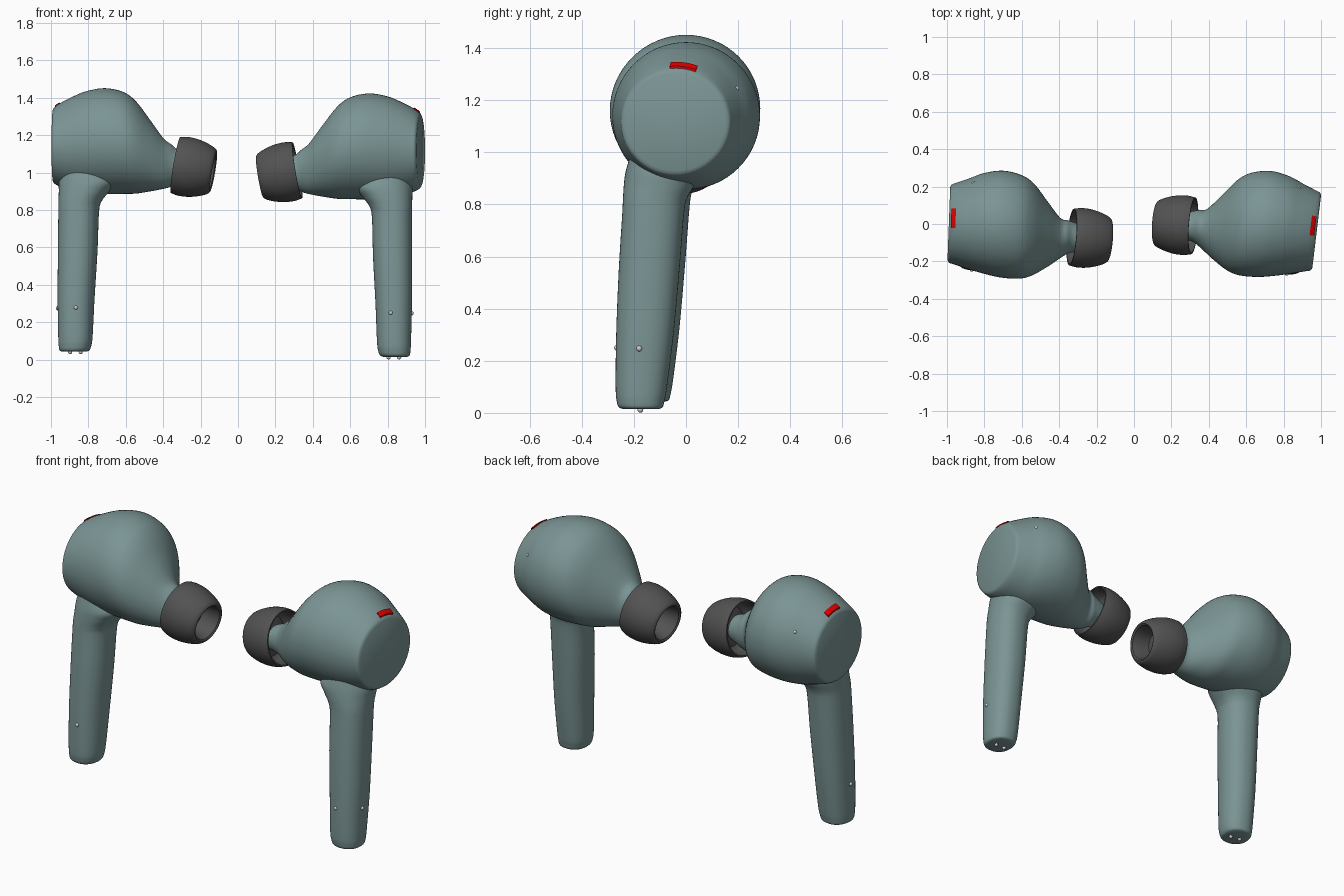
import bpy, bmesh, math
from mathutils import Matrix, Vector

if "Cube" in bpy.data.objects:
    bpy.data.objects.remove(bpy.data.objects["Cube"])


def material(name, rgb):
    m = bpy.data.materials.new(name)
    m.diffuse_color = (*rgb, 1)
    m.use_nodes = True
    m.node_tree.nodes["Principled BSDF"].inputs["Base Color"].default_value = m.diffuse_color
    return m


SHELL = material("sea_green", (0.2, 0.3, 0.3))
RUBBER = material("dark_rubber", (0.085, 0.085, 0.085))
RED = material("red", (0.75, 0.0, 0.0))

# left bud: mirrored, turned a little and lifted
LEFT = (Matrix.Translation((-0.71, 0, 0.028)) @ Matrix.Rotation(math.radians(-9), 4, 'Z')
        @ Matrix.Translation((0.70, 0, 0)) @ Matrix.Diagonal((-1, 1, 1, 1)))


def finish(name, bm, mat=None, angle=40):
    """Make the right part, then its mirrored left twin."""
    bmesh.ops.recalc_face_normals(bm, faces=bm.faces)
    me = bpy.data.meshes.new("right_" + name)
    bm.to_mesh(me)
    bm.free()
    if mat:
        me.materials.append(mat)
    ob = bpy.data.objects.new("right_" + name, me)
    bpy.context.collection.objects.link(ob)
    bpy.ops.object.select_all(action='DESELECT')
    ob.select_set(True)
    bpy.context.view_layer.objects.active = ob
    bpy.ops.object.shade_smooth_by_angle(angle=math.radians(angle))
    twin = me.copy()
    twin.transform(LEFT)
    twin.flip_normals()
    bpy.context.collection.objects.link(bpy.data.objects.new("left_" + name, twin))


def skin(rings, caps=True, loop=False):
    """Bridge equal-sized rings of points."""
    bm = bmesh.new()
    vs = [[bm.verts.new(p) for p in r] for r in rings]
    pairs = list(zip(vs, vs[1:])) + ([(vs[-1], vs[0])] if loop else [])
    n = len(vs[0])
    for a, b in pairs:
        for i in range(n):
            j = (i + 1) % n
            bm.faces.new((a[i], a[j], b[j], b[i]))
    if caps:
        bm.faces.new(vs[0])
        bm.faces.new(vs[-1])
    return bm


def spline(keys, steps=6):
    """Catmull-Rom through tuples of section values."""
    k = [Vector(p) for p in keys]
    out = []
    for i in range(len(k) - 1):
        a, b, c, d = k[max(i - 1, 0)], k[i], k[i + 1], k[min(i + 2, len(k) - 1)]
        for s in range(steps):
            t = s / steps
            out.append(0.5 * (2 * b + (c - a) * t + (2 * a - 5 * b + 4 * c - d) * t * t
                              + (3 * b - a - 3 * c + d) * t ** 3))
    return out + [k[-1]]


N = 64
ANG = [2 * math.pi * i / N for i in range(N)]
SHEAR = 0.12


def body_point(s, a, off=0.0):
    x, cy, cz, ry, rz = s
    dy = (ry + off) * math.sin(a)
    return (x + SHEAR * dy, cy + dy, cz + (rz + off) * math.cos(a))


# body: x, centre y, centre z, radius y, radius z
body = [(.25, -.01, 1.0, .07, .07), (.31, -.01, 1.005, .08, .092), (.34, -.015, 1.01, .09, .113),
        (.38, -.028, 1.02, .11, .135), (.45, -.02, 1.06, .175, .188), (.53, -.005, 1.105, .245, .245),
        (.60, 0, 1.13, .275, .272), (.70, 0, 1.14, .283, .283), (.80, -.01, 1.135, .265, .272),
        (.88, -.025, 1.127, .238, .247), (.94, -.035, 1.12, .218, .222),
        (.968, -.04, 1.117, .208, .204), (.977, -.04, 1.117, .193, .19)]
finish("body", skin([[body_point(s, a) for a in ANG] for s in spline(body)]), SHELL, 60)

# stem: z, min x, max x, min y, max y
stem = [(.015, .775, .905, -.24, -.105), (.022, .76, .917, -.258, -.09), (.045, .75, .922, -.266, -.083),
        (.1, .743, .925, -.27, -.073), (.3, .735, .93, -.268, -.048), (.55, .722, .931, -.258, -.025),
        (.76, .716, .931, -.245, -.008), (.82, .702, .931, -.242, .003), (.87, .665, .932, -.239, .03),
        (.92, .632, .933, -.233, .05), (.975, .66, .92, -.218, .04)]


def stem_ring(s):
    z, x0, x1, y0, y1 = s
    ring = []
    for a in ANG:
        c, d = math.cos(a), math.sin(a)
        ring.append(((x0 + x1) / 2 + (x1 - x0) / 2 * math.copysign(abs(c) ** .88, c),
                     (y0 + y1) / 2 + (y1 - y0) / 2 * math.copysign(abs(d) ** .88, d), z))
    return ring


finish("stem", skin([stem_ring(s) for s in spline(stem)]), SHELL, 60)

# ear tip: hollow revolved cup (distance along axis, radius)
outer = spline([(0, .152), (.04, .159), (.09, .157), (.14, .146), (.18, .131), (.2, .118), (.206, .106)], 4)
inner = spline([(.2, .097), (.16, .088), (.10, .08)], 4)
skirt = spline([(.10, .11), (.08, .135), (.04, .145), (0, .144)], 4)
profile = list(outer) + list(inner) + [Vector((.10, .001)), Vector((.085, .001)), Vector((.085, .08))] + list(skirt)
axis = Vector((-.98, .07, -.165)).normalized()
base = Vector((.317, -.01, 1.012))
side = axis.cross(Vector((0, 0, 1))).normalized()
up = side.cross(axis)
rings = [[base + axis * t + (side * math.cos(a) + up * math.sin(a)) * r for a in ANG] for t, r in profile]
finish("ear_tip", skin(rings, caps=False, loop=True), RUBBER)

# red side marker: thin bar hugging the shell
s0, s1 = (.942, -.035, 1.12, .217, .221), (.966, -.039, 1.117, .209, .206)
bar = []
for i in range(13):
    a = -.11 + .48 * i / 12
    bar.append([body_point(s0, a, -.01), body_point(s1, a, -.01),
                body_point(s1, a, .008), body_point(s0, a, .006)])
finish("side_marker", skin(bar), RED)

# tiny sensor and contact dots
dots = {"body_dot": (.88, .193, 1.244), "stem_side_dot": (.928, -.18, .247), "stem_front_dot": (.817, -.265, .25),
        "contact_dot_a": (.805, -.175, .012), "contact_dot_b": (.862, -.175, .012)}
for name, p in dots.items():
    bm = bmesh.new()
    bmesh.ops.create_uvsphere(bm, u_segments=16, v_segments=10, radius=.011,
                              matrix=Matrix.Translation(p))
    finish(name, bm)
